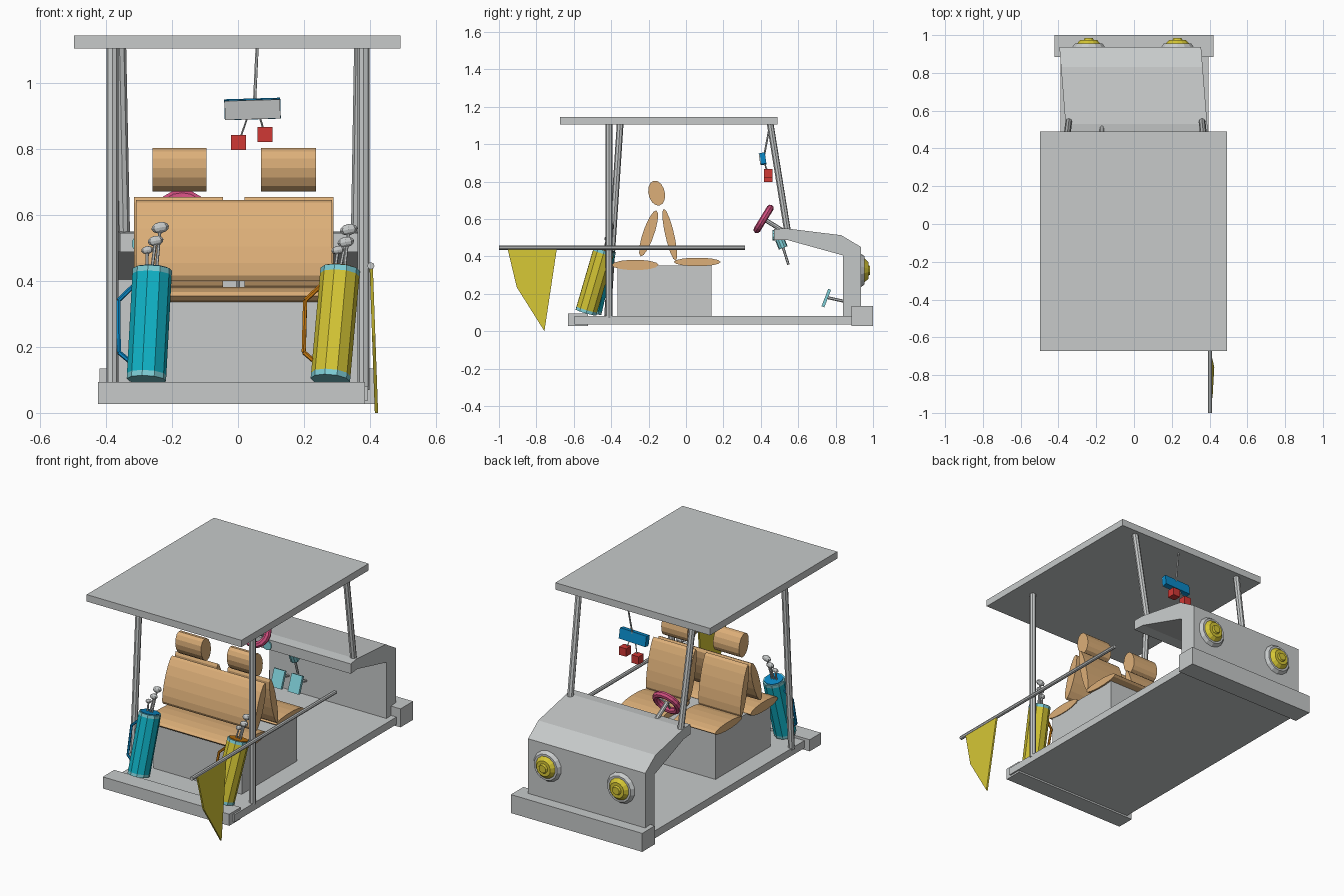
import bpy, bmesh, math
from mathutils import Matrix, Vector

if "Cube" in bpy.data.objects:
    bpy.data.objects.remove(bpy.data.objects["Cube"])

def material(name, r, g, b):
    m = bpy.data.materials.new(name)
    m.diffuse_color = (r, g, b, 1)
    m.use_nodes = True
    m.node_tree.nodes["Principled BSDF"].inputs["Base Color"].default_value = m.diffuse_color
    return m

GRAY = material("light gray", 0.57, 0.59, 0.59)
TAN = material("tan leather", 0.72, 0.43, 0.19)
YELLOW = material("yellow", 0.66, 0.56, 0.035)
CYAN = material("cyan", 0.005, 0.45, 0.57)
PALE = material("pale cyan", 0.21, 0.62, 0.68)
BLUE = material("blue", 0.003, 0.25, 0.57)
ORANGE = material("orange", 0.6, 0.2, 0.005)
RED = material("red", 0.63, 0.04, 0.035)
PINK = material("pink", 0.65, 0.08, 0.22)

def finish(name, bm, mat):
    bmesh.ops.recalc_face_normals(bm, faces=bm.faces)
    me = bpy.data.meshes.new(name)
    bm.to_mesh(me)
    bm.free()
    me.materials.append(mat)
    ob = bpy.data.objects.new(name, me)
    bpy.context.collection.objects.link(ob)
    return ob

def block(name, centre, size, mat, rot=Matrix()):
    bm = bmesh.new()
    bmesh.ops.create_cube(bm, size=1, matrix=Matrix.Translation(centre) @ rot @ Matrix.Diagonal((*size, 1)))
    return finish(name, bm, mat)

def box(name, x, y, z, mat):
    """Box from (min, max) ranges."""
    c = [(a[0] + a[1]) / 2 for a in (x, y, z)]
    return block(name, c, [a[1] - a[0] for a in (x, y, z)], mat)

def rod(name, p0, p1, r, mat, sides=8, r2=None):
    p0, p1 = Vector(p0), Vector(p1)
    d = p1 - p0
    m = Matrix.Translation((p0 + p1) / 2) @ d.to_track_quat('Z', 'Y').to_matrix().to_4x4()
    bm = bmesh.new()
    bmesh.ops.create_cone(bm, cap_ends=True, segments=sides, radius1=r,
                          radius2=r if r2 is None else r2, depth=d.length, matrix=m)
    return finish(name, bm, mat)

def prism(name, profile, x0, x1, mat, shift):
    """Extrude a y-z profile along x; shift(y, z) moves points sideways."""
    bm = bmesh.new()
    a, b = ([bm.verts.new((x + shift(y, z), y, z)) for y, z in profile] for x in (x0, x1))
    bm.faces.new(a)
    bm.faces.new(b[::-1])
    n = len(a)
    for i in range(n):
        bm.faces.new((a[i], a[(i + 1) % n], b[(i + 1) % n], b[i]))
    return finish(name, bm, mat)

def cushion(name, x0, x1, y, z, half, thick, angle):
    """Elliptical roll along x, its long axis tilted in the y-z plane."""
    m = (Matrix.Translation(((x0 + x1) / 2, y, z)) @ Matrix.Rotation(math.radians(angle), 4, 'X')
         @ Matrix.Diagonal((x1 - x0, half, thick, 1)) @ Matrix.Rotation(math.pi / 2, 4, 'Y'))
    bm = bmesh.new()
    bmesh.ops.create_cone(bm, cap_ends=True, segments=14, radius1=1, radius2=1, depth=1, matrix=m)
    return finish(name, bm, TAN)

def ellipsoid(name, centre, size, mat, tilt):
    m = Matrix.Translation(centre) @ Matrix.Rotation(tilt, 4, 'Y') @ Matrix.Diagonal((*size, 1))
    bm = bmesh.new()
    bmesh.ops.create_uvsphere(bm, u_segments=8, v_segments=6, radius=1, matrix=m)
    return finish(name, bm, mat)

# Chassis, bumpers, roof
box("floor", (-0.39, 0.394), (-0.595, 0.9), (0.037, 0.08), GRAY)
box("rear_bumper", (-0.424, 0.385), (-0.63, -0.525), (0.027, 0.094), GRAY)
box("front_bumper", (-0.42, 0.42), (0.885, 1.0), (0.027, 0.134), GRAY)
box("roof", (-0.497, 0.493), (-0.673, 0.49), (1.105, 1.145), GRAY)

# Hood with dashboard overhang
prism("hood", [(0.47, 0.545), (0.53, 0.55), (0.83, 0.513), (0.936, 0.45), (0.936, 0.07),
               (0.84, 0.07), (0.84, 0.405), (0.54, 0.488), (0.47, 0.488)],
      -0.375, 0.375, GRAY, lambda y, z: 0.015 - 0.08 * (y - 0.5))

# Roof posts
rod("rear_post_right", (0.381, -0.412, 0.07), (0.381, -0.412, 1.11), 0.018, GRAY)
rod("rear_post_left", (-0.381, -0.42, 0.07), (-0.381, -0.352, 1.11), 0.018, GRAY)
rod("front_post_right", (0.36, 0.545, 0.52), (0.37, 0.45, 1.11), 0.018, GRAY)
rod("front_post_left", (-0.345, 0.545, 0.52), (-0.357, 0.45, 1.11), 0.018, GRAY)

# Headlights
for x in (-0.24, 0.23):
    rod("headlight_ring", (x, 0.93, 0.325), (x, 0.955, 0.325), 0.093, GRAY, 14, 0.075)
    rod("headlight_lens", (x, 0.95, 0.325), (x, 0.975, 0.325), 0.068, YELLOW, 14, 0.045)
    rod("headlight_bulb", (x, 0.97, 0.325), (x, 0.985, 0.325), 0.03, YELLOW, 10, 0.022)

# Seats: two front places, one rear-facing bench
box("seat_base", (-0.285, 0.28), (-0.365, 0.137), (0.07, 0.352), GRAY)
for x0, x1 in ((-0.315, -0.045), (0.02, 0.29)):
    cushion("front_seat", x0, x1, 0.06, 0.37, 0.125, 0.023, 0)
    cushion("front_seat_back", x0, x1, -0.087, 0.515, 0.143, 0.024, 103)
cushion("rear_seat", -0.31, 0.285, -0.272, 0.354, 0.125, 0.028, 0)
cushion("rear_seat_back", -0.31, 0.285, -0.2, 0.523, 0.13, 0.03, 71)
for x0, x1 in ((-0.26, -0.095), (0.07, 0.237)):
    cushion("headrest", x0, x1, -0.157, 0.738, 0.068, 0.044, 103)

# Golf bags with bands, handles and clubs
def golf_bag(base, top, body, trim, handle, clubs):
    base, top = Vector(base), Vector(top)
    at = lambda t: base.lerp(top, t)
    rod("bag_bottom_band", at(0), at(0.05), 0.06, PALE, 10)
    rod("bag_body", at(0.05), at(0.95), 0.06, body, 10)
    rod("bag_top_band", at(0.95), at(1), 0.06, PALE, 10)
    rod("bag_opening", at(0.99), at(1.01), 0.052, trim, 10)
    pts = [at(t) + Vector((dx, 0, 0)) for t, dx in handle]
    for p, q in zip(pts, pts[1:]):
        rod("bag_handle", p, q, 0.007, trim, 6)
    for i, (x, z, s) in enumerate(clubs):
        head = Vector((x, -0.4 - 0.012 * i, z))
        foot = at(0.97) + Vector((0.012 - 0.014 * i, 0, 0))
        rod("club_shaft", foot, head, 0.005, GRAY, 6)
        ellipsoid("club_head", head, (0.027 * s, 0.016 * s, 0.017 * s), GRAY, -0.2)

GRIP = [(0.88, -0.045), (0.72, -0.098), (0.25, -0.088), (0.16, -0.05)]
golf_bag((-0.278, -0.51, 0.1), (-0.26, -0.432, 0.435), CYAN, BLUE, GRIP,
         [(-0.236, 0.562, 1), (-0.25, 0.522, 0.9), (-0.275, 0.494, 0.7)])
golf_bag((0.28, -0.535, 0.1), (0.31, -0.437, 0.435), YELLOW, ORANGE, GRIP,
         [(0.336, 0.556, 1), (0.327, 0.518, 0.95), (0.303, 0.494, 0.75)])

# Side pole with hanging pennant
rod("flag_pole", (0.403, -1.0, 0.446), (0.403, 0.315, 0.446), 0.011, GRAY)
prism("flag", [(-0.955, 0.445), (-0.69, 0.445), (-0.757, 0.0), (-0.905, 0.235)],
      -0.005, 0.005, YELLOW, lambda y, z: 0.404 + 0.036 * (0.445 - z))

# Steering wheel: ring swept around a tilted axis
axis = Vector((0, 0.85, -0.52)).normalized()
hub = Vector((-0.17, 0.415, 0.6))
u = Vector((1, 0, 0))
v = axis.cross(u)
bm = bmesh.new()
NU, NV = 16, 8
rings = []
for i in range(NU):
    a = 2 * math.pi * i / NU
    out = u * math.cos(a) + v * math.sin(a)
    rings.append([bm.verts.new(hub + out * (0.068 + 0.019 * math.cos(b)) + axis * 0.019 * math.sin(b))
                  for b in (2 * math.pi * j / NV for j in range(NV))])
for i in range(NU):
    r, s = rings[i], rings[(i + 1) % NU]
    for j in range(NV):
        k = (j + 1) % NV
        bm.faces.new((r[j], s[j], s[k], r[k]))
finish("steering_wheel", bm, PINK)
rod("steering_column", hub, hub + axis * 0.13, 0.012, GRAY)
for a in (0, 120, 240):
    d = u * math.cos(math.radians(a + 90)) + v * math.sin(math.radians(a + 90))
    rod("steering_spoke", hub, hub + d * 0.068, 0.006, GRAY, 6)

# Dashboard gauges, gear lever, pedals
for x in (-0.295, -0.14):
    rod("gauge", (x, 0.463, 0.513), (x, 0.475, 0.513), 0.028, PALE, 10)
rod("lever_knob", (0, 0.5, 0.495), (0, 0.52, 0.445), 0.025, PALE, 10)
rod("lever_shaft", (0, 0.515, 0.46), (0, 0.548, 0.355), 0.007, GRAY, 6)
for x in (-0.267, -0.155):
    block("pedal", (x, 0.75, 0.177), (0.07, 0.016, 0.1), PALE, Matrix.Rotation(-0.37, 4, 'X'))
    rod("pedal_arm", (x, 0.755, 0.18), (x, 0.845, 0.16), 0.008, GRAY, 6)

# Rear-view mirror with hanging dice
tilt = Matrix.Rotation(0.15, 4, 'X') @ Matrix.Rotation(-0.03, 4, 'Y')
block("mirror_case", (0.044, 0.412, 0.922), (0.17, 0.028, 0.06), BLUE, tilt)
block("mirror_glass", (0.044, 0.396, 0.92), (0.168, 0.006, 0.058), GRAY, tilt)
rod("mirror_stalk", (0.05, 0.418, 0.94), (0.058, 0.45, 1.11), 0.005, GRAY, 6)
for x, z, top in ((0.002, 0.82, 0.03), (0.082, 0.845, 0.065)):
    rod("dice_string", (top, 0.42, 0.9), (x, 0.44, z), 0.003, GRAY, 6)
    block("dice", (x, 0.44, z), (0.046, 0.046, 0.046), RED)
